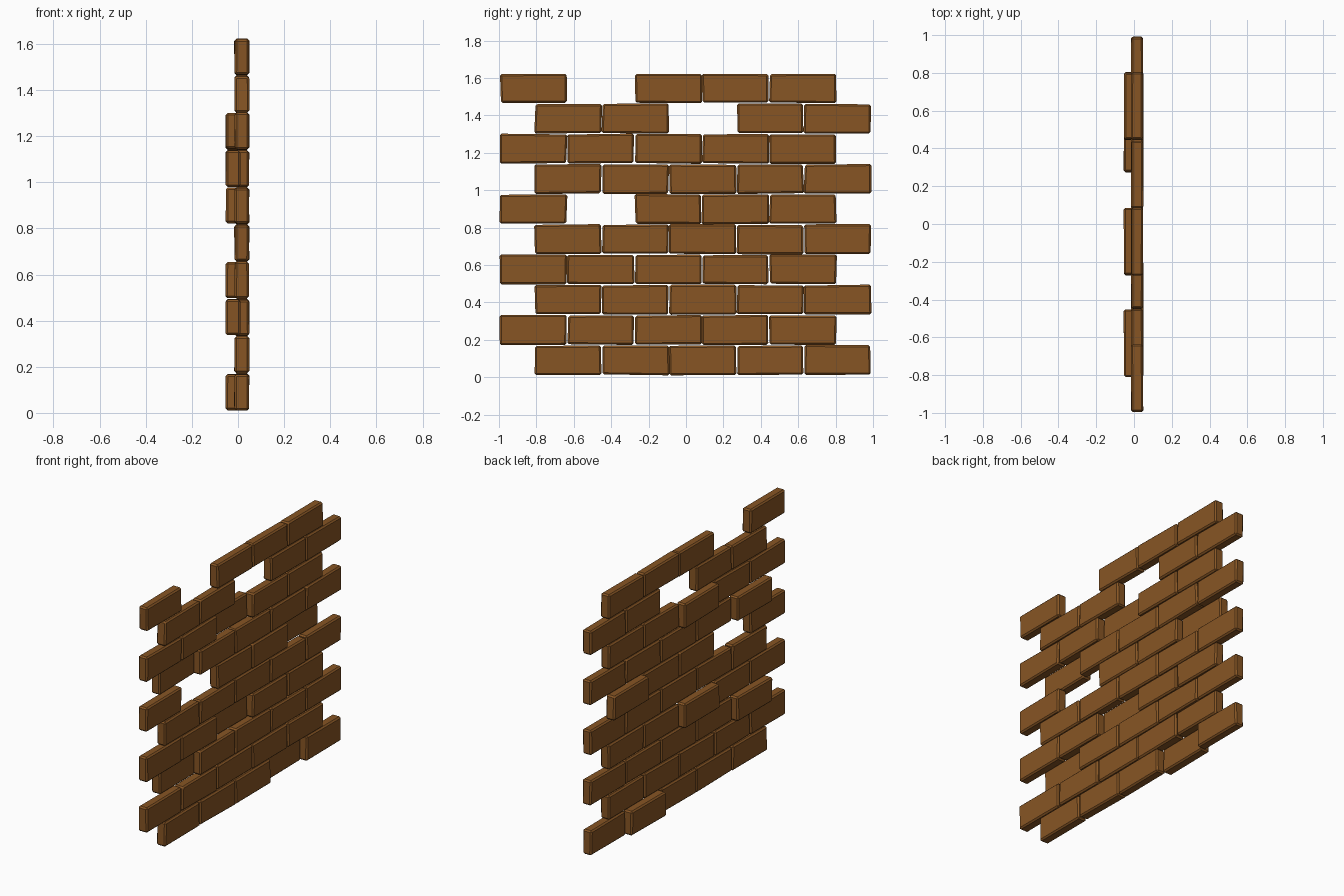
import bpy, bmesh, random
from mathutils import Vector

if "Cube" in bpy.data.objects:
    bpy.data.objects.remove(bpy.data.objects["Cube"])

random.seed(7)

brown = bpy.data.materials.new("brick_brown")
brown.diffuse_color = (0.242, 0.091, 0.0176, 1)
brown.use_nodes = True
brown.node_tree.nodes["Principled BSDF"].inputs["Base Color"].default_value = brown.diffuse_color

ROWS, COLS = 10, 5
PITCH_Y, PITCH_Z = 0.36, 0.1615
SIZE = Vector((0.063, 0.356, 0.157))
BEVEL = 0.009
MISSING = {(5, 1), (8, 2), (9, 1)}                              # holes (row, column)
PUSHED = {(0, 3), (2, 0), (3, 2), (5, 4), (6, 0), (7, 2)}       # bricks shifted to -x


def jitter(a):
    return random.uniform(-a, a)


def brick(name, centre):
    """Slightly uneven box with chamfered edges."""
    bm = bmesh.new()
    bmesh.ops.create_cube(bm, size=1)
    # the same skew for the front and back of a corner keeps the sides flat
    skew = {(sy, sz): (jitter(0.004), jitter(0.003)) for sy in (-1, 1) for sz in (-1, 1)}
    for v in bm.verts:
        key = (1 if v.co.y > 0 else -1, 1 if v.co.z > 0 else -1)
        dy, dz = skew[key]
        v.co = Vector((v.co.x * SIZE.x + jitter(0.0015),
                       v.co.y * SIZE.y + dy,
                       v.co.z * SIZE.z + dz))
    bmesh.ops.bevel(bm, geom=bm.edges[:], offset=BEVEL, segments=1,
                    affect='EDGES', profile=0.5)
    bmesh.ops.recalc_face_normals(bm, faces=bm.faces[:])
    mesh = bpy.data.meshes.new(name)
    bm.to_mesh(mesh)
    bm.free()
    mesh.materials.append(brown)
    ob = bpy.data.objects.new(name, mesh)
    ob.location = centre
    bpy.context.collection.objects.link(ob)


# Running-bond courses, alternating half a brick sideways
for r in range(ROWS):
    first = -0.63 if r % 2 == 0 else -0.815
    for c in range(COLS):
        if (r, c) in MISSING:
            continue
        x = -0.022 if (r, c) in PUSHED else 0.0165
        brick(f"brick_row{r}_{c}", (x, first + c * PITCH_Y, 0.091 + r * PITCH_Z))
